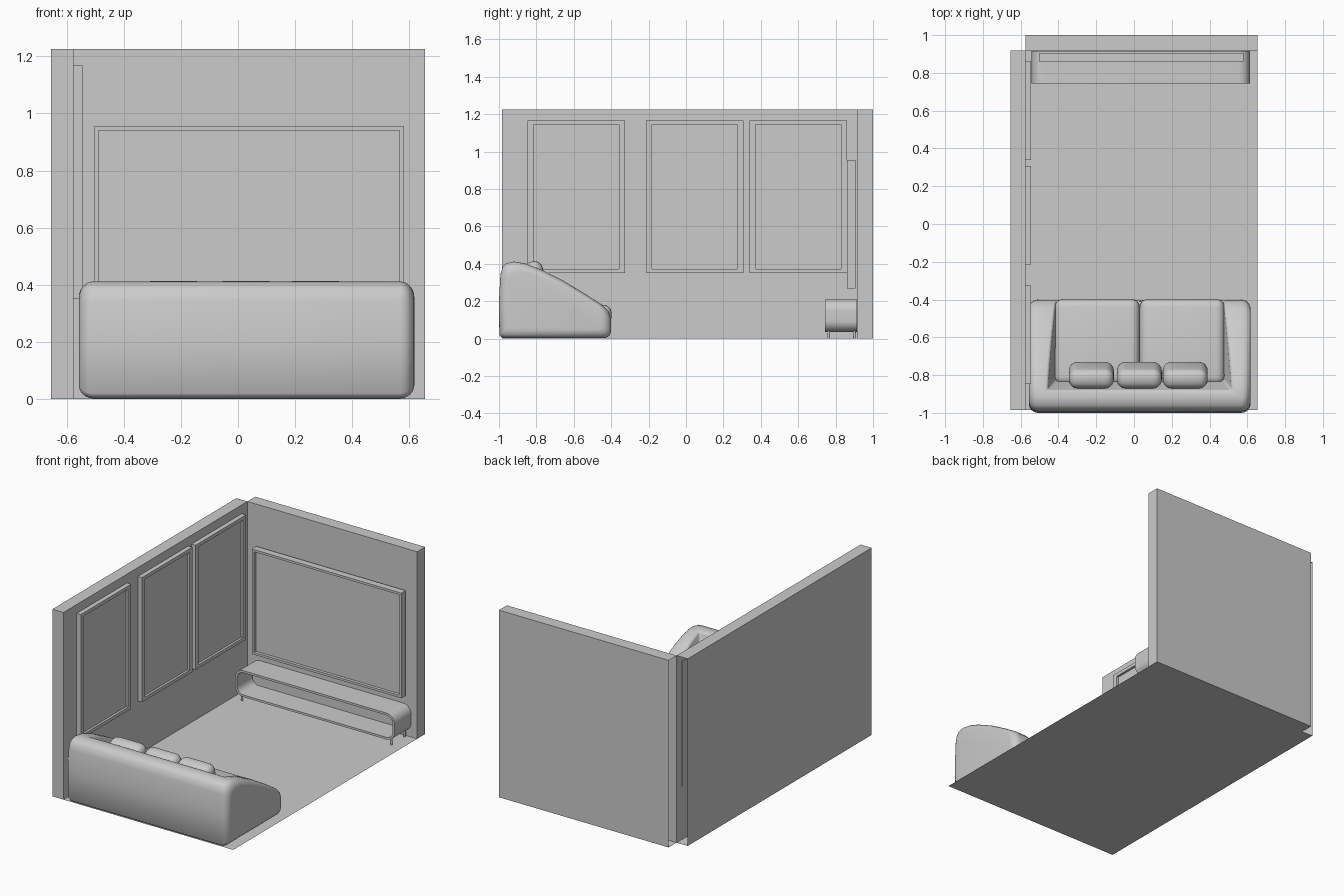
import bpy, bmesh, math

if "Cube" in bpy.data.objects:
    bpy.data.objects.remove(bpy.data.objects["Cube"])


def finish(name, bm, smooth=None):
    bmesh.ops.recalc_face_normals(bm, faces=bm.faces)
    me = bpy.data.meshes.new(name)
    bm.to_mesh(me)
    bm.free()
    ob = bpy.data.objects.new(name, me)
    bpy.context.collection.objects.link(ob)
    if smooth:
        polish(ob, smooth)
    return ob


def polish(ob, angle):
    # apply modifiers, then smooth while keeping hard edges
    bpy.ops.object.select_all(action='DESELECT')
    ob.select_set(True)
    bpy.context.view_layer.objects.active = ob
    if ob.modifiers:
        bpy.ops.object.convert(target='MESH')
    bpy.ops.object.shade_smooth_by_angle(angle=math.radians(angle))


def loft(name, rings, smooth=None, caps=(True, True)):
    bm = bmesh.new()
    vs = [[bm.verts.new(p) for p in r] for r in rings]
    n = len(vs[0])
    for a, b in zip(vs, vs[1:]):
        for i in range(n):
            bm.faces.new((a[i], a[(i + 1) % n], b[(i + 1) % n], b[i]))
    for ring, cap in zip((vs[0], vs[-1]), caps):
        if cap:
            bm.faces.new(ring)
    return finish(name, bm, smooth)


def bevel(ob, width, segments, angle=30):
    m = ob.modifiers.new("bevel", 'BEVEL')
    m.width, m.segments = width, segments
    m.limit_method, m.angle_limit = 'ANGLE', math.radians(angle)


def rect_x(x, y0, y1, z0, z1):
    return [(x, y0, z0), (x, y1, z0), (x, y1, z1), (x, y0, z1)]


def rect_y(y, x0, x1, z0, z1):
    return [(x0, y, z0), (x1, y, z0), (x1, y, z1), (x0, y, z1)]


def rect_z(z, x0, x1, y0, y1):
    return [(x0, y0, z), (x1, y0, z), (x1, y1, z), (x0, y1, z)]


def soft_box(name, centre, size, r, tilt=0):
    x, y, z = (s / 2 for s in size)
    ob = loft(name, [rect_z(-z, -x, x, -y, y), rect_z(z, -x, x, -y, y)])
    bevel(ob, r, 5)
    ob.location = centre
    ob.rotation_euler.x = math.radians(tilt)
    polish(ob, 60)
    return ob


# Walls, open where they meet at the corner, and floor
XL, XI, XR, YI, H = -0.655, -0.575, 0.655, 0.918, 1.225
loft("left_wall", [rect_y(-0.985, XL, XI, 0, H), rect_y(YI, XL, XI, 0, H)],
     caps=(True, False))
loft("back_wall", [rect_x(XI, YI, 1, 0, H), rect_x(XR, YI, 1, 0, H)],
     caps=(False, True))
bm = bmesh.new()
bm.faces.new([bm.verts.new(p) for p in rect_z(0, XI, XR, -0.985, YI)])
finish("floor", bm)


# Framed panels: box with a recessed front
def framed(name, w, h, depth, bx, bz, recess):
    def r(y, a, b):
        return rect_y(y, a - w / 2, w / 2 - a, b - h / 2, h / 2 - b)
    return loft(name, [r(depth, 0, 0), r(0, 0, 0), r(0, bx, bz), r(recess, bx, bz)])


for i, yc in enumerate((-0.587, 0.046, 0.601)):
    ob = framed(f"wall_picture_{i + 1}", 0.522, 0.816, 0.032, 0.032, 0.022, 0.015)
    ob.rotation_euler.z = math.pi / 2
    ob.location = (-0.545, yc, 0.759)
tv = framed("screen", 1.083, 0.688, 0.045, 0.015, 0.015, 0.02)
tv.location = (0.039, 0.86, 0.612)


# Media shelf: rounded open-front tray on thin legs
def round_rect(y, inset):
    x0, x1, z0, z1 = -0.542 + inset, 0.614 - inset, 0.036 + inset, 0.209 - inset
    r = 0.06 - inset
    pts = []
    for k, (cx, cz) in enumerate(((x1 - r, z1 - r), (x0 + r, z1 - r),
                                  (x0 + r, z0 + r), (x1 - r, z0 + r))):
        for j in range(9):
            a = (k + j / 8) * math.pi / 2
            pts.append((cx + r * math.cos(a), y, cz + r * math.sin(a)))
    return pts


loft("media_shelf", [round_rect(0.915, 0), round_rect(0.743, 0),
                     round_rect(0.743, 0.014), round_rect(0.902, 0.014)], 30)
for side, x in (("left", -0.505), ("right", 0.577)):
    for end, y in (("front", 0.763), ("back", 0.9)):
        bm = bmesh.new()
        bmesh.ops.create_cone(bm, cap_ends=True, segments=12, radius1=0.006,
                              radius2=0.008, depth=0.04)
        bmesh.ops.translate(bm, verts=bm.verts, vec=(x, y, 0.02))
        finish(f"shelf_{end}_{side}_leg", bm, 30)

# Sofa body: side profile lofted across with rounded ends
profile = [(-0.985, 0.003), (-0.998, 0.02), (-1, 0.2), (-0.992, 0.345),
           (-0.98, 0.385), (-0.96, 0.403), (-0.92, 0.412), (-0.86, 0.402),
           (-0.78, 0.372), (-0.66, 0.312), (-0.54, 0.24), (-0.45, 0.182),
           (-0.415, 0.148), (-0.402, 0.11), (-0.4, 0.04), (-0.41, 0.015),
           (-0.43, 0.003)]


def sofa_ring(x, d):
    return [(x, -0.7 + (y + 0.7) * (1 - d / 0.3), 0.19 + (z - 0.19) * (1 - d / 0.2))
            for y, z in profile]


R = 0.05
arc = [(R * (1 - math.sin(a)), R * (1 - math.cos(a)))
       for a in (k * math.pi / 12 for k in range(7))]
left = [sofa_ring(-0.557 + dx, d) for dx, d in reversed(arc)]
right = [sofa_ring(0.617 - dx, d) for dx, d in arc]
sofa = loft("sofa_body", left + right)

# Tapered seat cavity
cutter = loft("seat_cutter", [rect_z(0.12, -0.41, 0.47, -0.82, -0.2),
                              rect_z(0.55, -0.48, 0.54, -0.91, -0.2)])
cutter.hide_render = True
m = sofa.modifiers.new("cavity", 'BOOLEAN')
m.operation, m.object, m.solver = 'DIFFERENCE', cutter, 'EXACT'
bevel(sofa, 0.02, 3, 45)
polish(sofa, 50)
bpy.data.objects.remove(cutter)

# Seat cushions and back pillows
for side, x in (("left", -0.195), ("right", 0.255)):
    soft_box(f"seat_cushion_{side}", (x, -0.625, 0.135), (0.45, 0.455, 0.11), 0.045, -3)
for i, x in enumerate((-0.226, 0.028, 0.271)):
    soft_box(f"back_pillow_{i + 1}", (x, -0.80, 0.302), (0.238, 0.105, 0.225), 0.045, 15)
